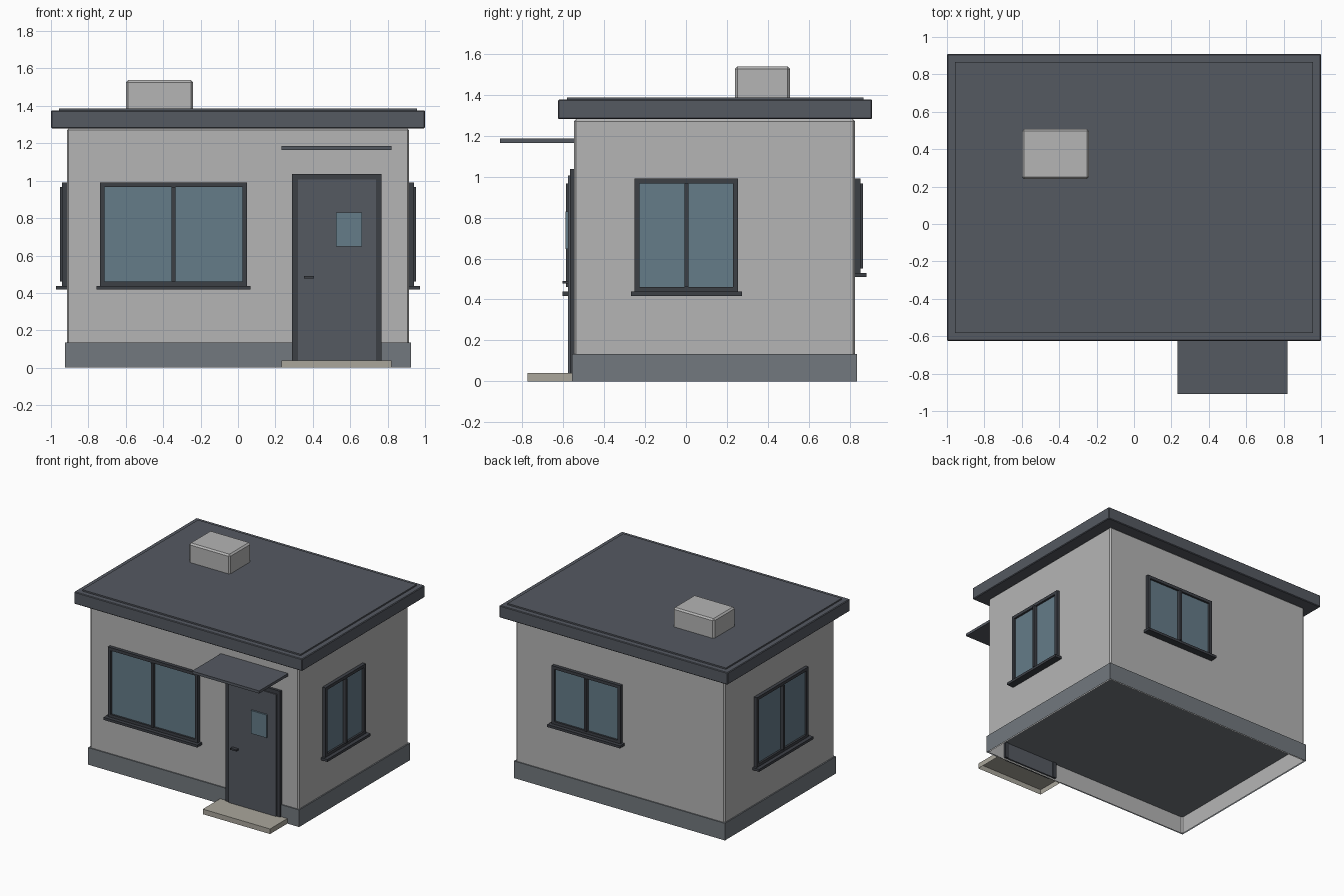
import bpy, bmesh
from mathutils import Matrix, Vector

if "Cube" in bpy.data.objects:
    bpy.data.objects.remove(bpy.data.objects["Cube"])


def material(name, r, g, b):
    m = bpy.data.materials.new(name)
    m.diffuse_color = (r, g, b, 1)
    m.use_nodes = True
    m.node_tree.nodes["Principled BSDF"].inputs["Base Color"].default_value = m.diffuse_color
    return m


WALL = material("wall_grey", 0.46, 0.46, 0.46)
PLINTH = material("plinth_grey", 0.17, 0.19, 0.21)
ROOF = material("roof_slate", 0.09, 0.10, 0.12)
FRAME = material("frame_dark", 0.045, 0.05, 0.06)
GLASS = material("glass_blue", 0.13, 0.20, 0.25)
STONE = material("step_stone", 0.40, 0.38, 0.33)


def box(name, x, y, z, mat, bevel=0, open_bottom=False, turn=None):
    """Box from (min, max) ranges, optionally chamfered, open below, or turned."""
    bm = bmesh.new()
    bmesh.ops.create_cube(bm, size=1)
    for v in bm.verts:
        v.co = Vector([r[0] if c < 0 else r[1] for r, c in zip((x, y, z), v.co)])
    if open_bottom:
        bm.faces.ensure_lookup_table()
        low = min(bm.faces, key=lambda f: f.calc_center_median().z)
        bmesh.ops.delete(bm, geom=[low], context='FACES_ONLY')
    if bevel:
        edges = [e for e in bm.edges if not e.is_boundary]
        bmesh.ops.bevel(bm, geom=edges, offset=bevel, segments=1,
                        affect='EDGES', profile=0.5)
    if turn:
        bm.transform(turn)
    mesh = bpy.data.meshes.new(name)
    bm.to_mesh(mesh)
    bm.free()
    mesh.materials.append(mat)
    ob = bpy.data.objects.new(name, mesh)
    bpy.context.collection.objects.link(ob)
    return ob


def window(name, degrees, wall, centre, width, z0, z1):
    """Two-pane window; local -y is outward, then turned about z onto its wall."""
    turn = (Matrix.Rotation(degrees * 3.14159265 / 180, 4, 'Z')
            @ Matrix.Translation((centre, -wall, 0)))
    h, t, back = width / 2, 0.024, 0.012

    def part(label, x, y, z, mat):
        box(f"{name}_{label}", x, y, z, mat, turn=turn)

    part("glass", (-h + t, h - t), (-0.012, back), (z0 + t, z1 - t), GLASS)
    for label, s in (("left_jamb", -1), ("right_jamb", 1)):
        xs = sorted((s * h, s * (h - t)))
        part(label, xs, (-0.027, back), (z0, z1), FRAME)
    part("head", (-h + t, h - t), (-0.027, back), (z1 - t, z1), FRAME)
    part("bottom_rail", (-h + t, h - t), (-0.027, back), (z0, z0 + t), FRAME)
    part("mullion", (-0.01, 0.01), (-0.038, back), (z0 + t, z1 - t), FRAME)
    part("sill", (-h - 0.018, h + 0.018), (-0.057, back), (z0 - 0.018, z0 + 0.002), FRAME)


# Walls and plinth, both open underneath
box("walls", (-0.915, 0.915), (-0.547, 0.825), (0, 1.28), WALL, 0.01, True)
box("plinth", (-0.925, 0.925), (-0.556, 0.834), (0, 0.135), PLINTH, 0, True)

# Roof slab, raised deck and vent box
box("roof_slab", (-1, 1), (-0.625, 0.909), (1.28, 1.376), ROOF, 0.005)
box("roof_deck", (-0.957, 0.957), (-0.582, 0.866), (1.36, 1.387), ROOF)
box("roof_vent", (-0.6, -0.24), (0.24, 0.508), (1.37, 1.538), WALL, 0.012)

# Windows on each wall
window("front_window", 0, 0.547, -0.345, 0.786, 0.436, 0.99)
window("right_window", 90, 0.915, 0.002, 0.505, 0.436, 0.99)
window("back_window", 180, 0.825, -0.28, 0.602, 0.528, 0.99)
window("left_window", -90, 0.915, -0.133, 0.646, 0.436, 0.99)

# Door with frame, small pane and handle
box("door_leaf", (0.32, 0.737), (-0.575, -0.535), (0.01, 1.006), ROOF)
box("door_left_jamb", (0.289, 0.32), (-0.567, -0.53), (0.01, 1.037), FRAME)
box("door_right_jamb", (0.737, 0.767), (-0.567, -0.53), (0.01, 1.037), FRAME)
box("door_head", (0.32, 0.737), (-0.567, -0.53), (1.006, 1.037), FRAME)
box("door_pane", (0.524, 0.663), (-0.588, -0.57), (0.647, 0.829), GLASS)
box("door_handle", (0.353, 0.406), (-0.602, -0.57), (0.477, 0.49), FRAME)

# Entrance step and canopy
box("entrance_step", (0.233, 0.822), (-0.773, -0.55), (0, 0.04), STONE, 0, True)
box("door_canopy", (0.233, 0.822), (-0.909, -0.547), (1.165, 1.186), ROOF)
